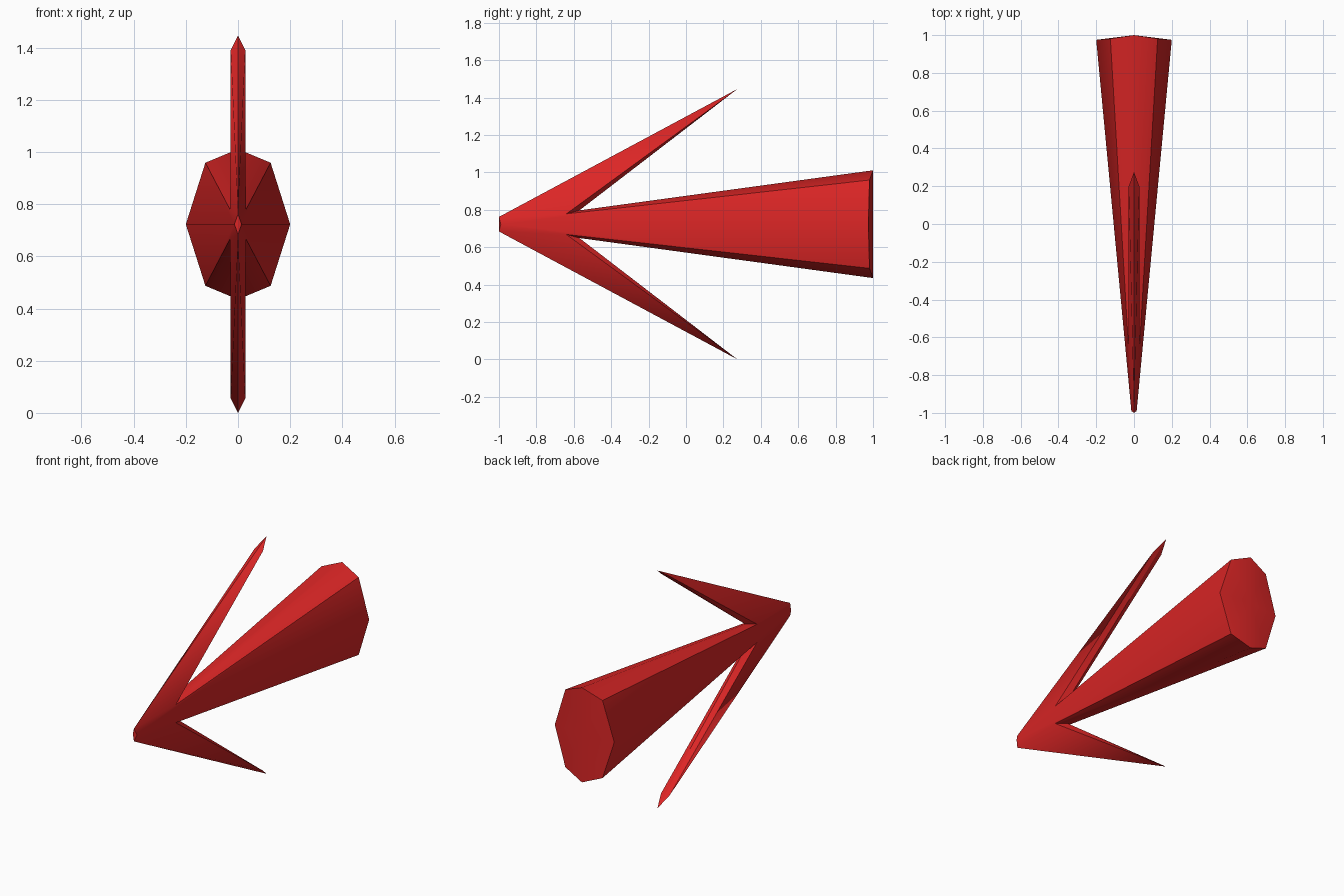
import bpy, bmesh
from mathutils import Matrix

if "Cube" in bpy.data.objects:
    bpy.data.objects.remove(bpy.data.objects["Cube"])

MID = 0.723  # height of the shaft axis

red = bpy.data.materials.new("bright red")
red.diffuse_color = (0.716, 0.019, 0.019, 1)
red.use_nodes = True
red.node_tree.nodes["Principled BSDF"].inputs["Base Color"].default_value = red.diffuse_color

# one quarter of the arrow (x >= 0, upper half), heights relative to the axis
P = {
    "nose_top": (0, -1, 0.039), "nose_side": (0.014, -0.99, 0), "nose_mid": (0, -1, 0),
    "notch_side": (0.03, -0.64, 0.055), "notch_mid": (0, -0.57, 0.074),
    "barb_side": (0.028, 0.2, 0.668), "barb_tip": (0, 0.275, MID),
    "tail_top": (0, 1, 0.288), "tail_corner": (0.125, 0.981, 0.236),
    "tail_side": (0.2, 0.975, 0), "tail_mid": (0, 1, 0),
}
FACES = [
    ("nose_top", "nose_side", "notch_side"),                      # nose
    ("nose_mid", "nose_side", "nose_top"),
    ("nose_top", "notch_side", "barb_side"),                      # barb outside
    ("nose_top", "barb_side", "barb_tip"),
    ("notch_side", "notch_mid", "barb_side"),                     # barb inside
    ("notch_mid", "barb_tip", "barb_side"),
    ("nose_side", "tail_side", "tail_corner", "notch_side"),      # shaft
    ("notch_side", "tail_corner", "tail_top", "notch_mid"),
    ("tail_mid", "tail_top", "tail_corner"),                      # tail cap
    ("tail_mid", "tail_corner", "tail_side"),
]
SHARP = [
    ("notch_side", "barb_side"), ("barb_side", "barb_tip"), ("notch_side", "notch_mid"),
    ("notch_side", "tail_corner"), ("tail_top", "tail_corner"), ("tail_corner", "tail_side"),
    ("nose_top", "barb_tip"), ("notch_mid", "barb_tip"), ("nose_top", "nose_side"),
]
sharp = {frozenset(s) for s in SHARP}

bm = bmesh.new()
V = {n: bm.verts.new(c) for n, c in P.items()}
for f in FACES:
    bm.faces.new([V[n] for n in f])

# mirror to the other side and to the lower half
for axis in ("X", "Z"):
    bmesh.ops.mirror(bm, geom=bm.verts[:] + bm.edges[:] + bm.faces[:],
                     matrix=Matrix.Identity(4), merge_dist=0.0001, axis=axis)
    bmesh.ops.remove_doubles(bm, verts=bm.verts[:], dist=0.0001)
bmesh.ops.recalc_face_normals(bm, faces=bm.faces[:])


def name_of(v):
    a = (abs(v.co.x), v.co.y, abs(v.co.z))
    return min(P, key=lambda n: sum((p - q) ** 2 for p, q in zip(P[n], a)))


# smooth faces with crisp ridges
for f in bm.faces:
    f.smooth = True
for e in bm.edges:
    e.smooth = frozenset(name_of(v) for v in e.verts) not in sharp

mesh = bpy.data.meshes.new("barbed_arrow")
bm.to_mesh(mesh)
bm.free()
mesh.materials.append(red)
arrow = bpy.data.objects.new("barbed_arrow", mesh)
arrow.location.z = MID
bpy.context.collection.objects.link(arrow)
